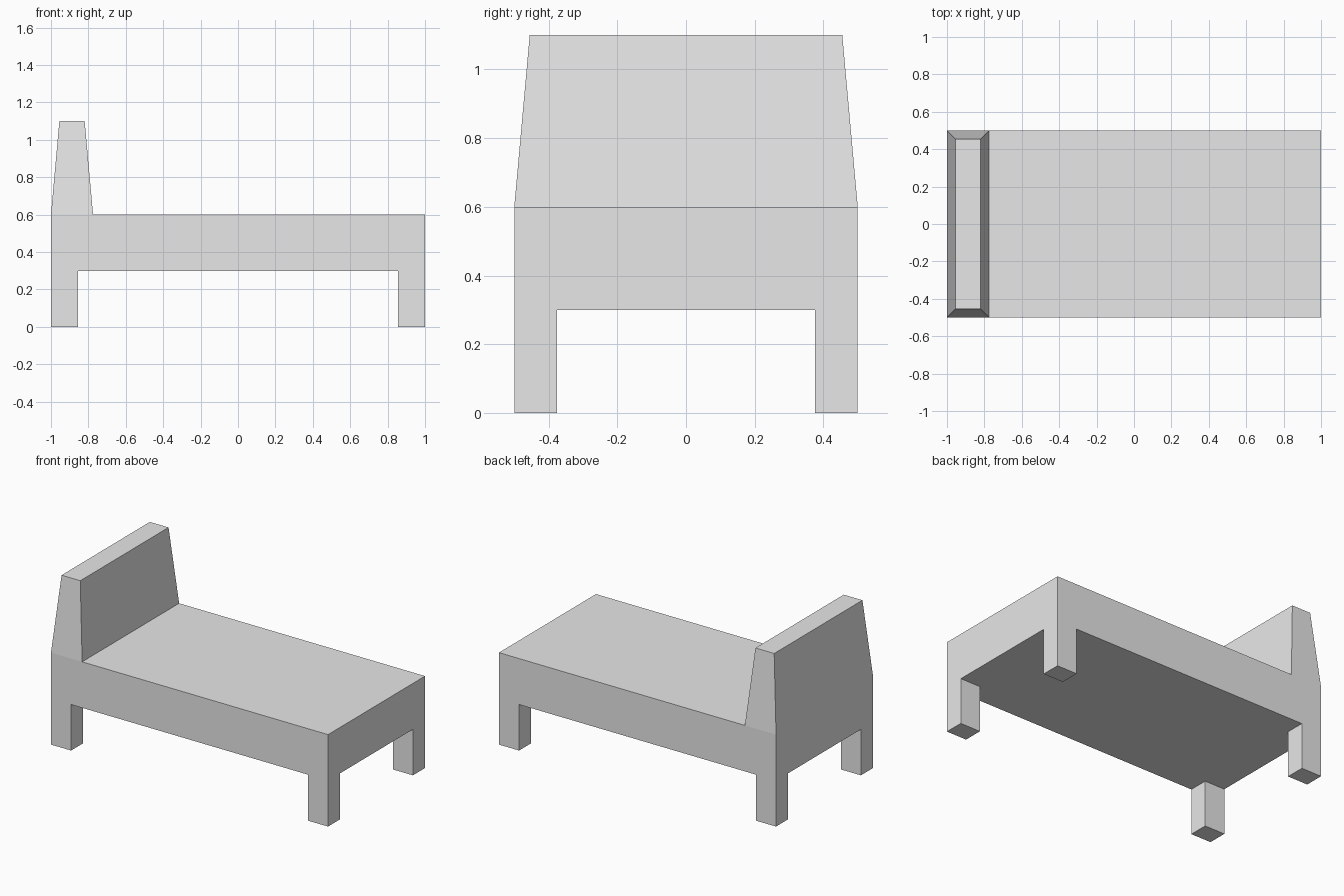
import bpy
import bmesh

default_cube = bpy.data.objects.get("Cube")
if default_cube:
    bpy.data.objects.remove(default_cube, do_unlink=True)

# Single plain colour
grey = bpy.data.materials.new("light_grey")
grey.use_nodes = True
colour = (0.8, 0.8, 0.8, 1.0)
grey.diffuse_color = colour
grey.node_tree.nodes["Principled BSDF"].inputs["Base Color"].default_value = colour


def block(name, low, high, top_inset=0.0, open_side=0):
    """Box between two corners; the top may taper, and a hidden end
    (1 = top, -1 = bottom) may be left open."""
    bm = bmesh.new()
    bmesh.ops.create_cube(bm, size=1)
    for v in bm.verts:
        inset = top_inset if v.co.z > 0 else 0.0
        for axis in range(3):
            at_high = v.co[axis] > 0
            shift = 0.0 if axis == 2 else inset
            v.co[axis] = high[axis] - shift if at_high else low[axis] + shift
    bm.normal_update()
    hidden = [f for f in bm.faces if f.normal.z * open_side > 0.9]
    bmesh.ops.delete(bm, geom=hidden, context='FACES')
    mesh = bpy.data.meshes.new(name)
    bm.to_mesh(mesh)
    bm.free()
    mesh.materials.append(grey)
    obj = bpy.data.objects.new(name, mesh)
    bpy.context.scene.collection.objects.link(obj)
    return obj


half_length, half_width = 1.0, 0.5
leg_height, bed_top, board_top = 0.3, 0.6, 1.1
leg_x, leg_y = 0.145, 0.125

# Solid mattress slab
block("bed_base", (-half_length, -half_width, leg_height),
      (half_length, half_width, bed_top))

# Tapered headboard standing on the slab
block("headboard", (-half_length, -half_width, bed_top),
      (-0.775, half_width, board_top), top_inset=0.045, open_side=-1)

# Four corner legs
for x_name, sx in (("head", -1), ("foot", 1)):
    for y_name, sy in (("front", -1), ("back", 1)):
        xs = sorted((sx * half_length, sx * (half_length - leg_x)))
        ys = sorted((sy * half_width, sy * (half_width - leg_y)))
        block(f"{y_name}_{x_name}_leg", (xs[0], ys[0], 0),
              (xs[1], ys[1], leg_height), open_side=1)
